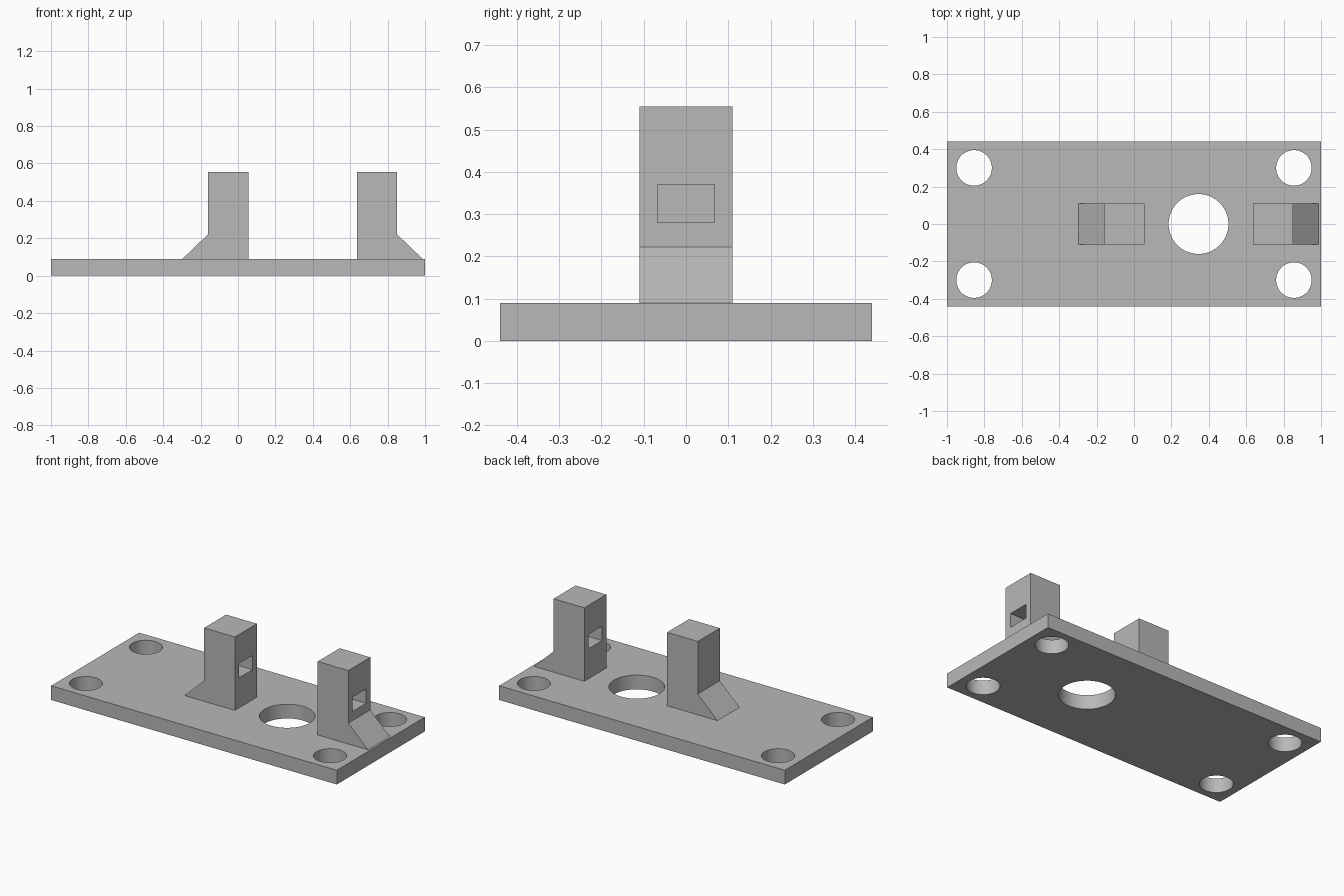
import bpy
import bmesh

if "Cube" in bpy.data.objects:
    bpy.data.objects.remove(bpy.data.objects["Cube"])

# Single plain grey
grey = bpy.data.materials.new("plain grey")
grey.use_nodes = True
colour = (0.48, 0.48, 0.48, 1)
grey.diffuse_color = colour
grey.node_tree.nodes["Principled BSDF"].inputs["Base Color"].default_value = colour

PLATE_TOP = 0.09


def extrude_y(name, profile, half_width):
    """Solid from an x-z outline, extruded symmetrically along y."""
    bm = bmesh.new()
    face = bm.faces.new([bm.verts.new((x, -half_width, z)) for x, z in profile])
    geom = bmesh.ops.extrude_face_region(bm, geom=[face])["geom"]
    moved = [g for g in geom if isinstance(g, bmesh.types.BMVert)]
    bmesh.ops.translate(bm, verts=moved, vec=(0, 2 * half_width, 0))
    bmesh.ops.recalc_face_normals(bm, faces=bm.faces)
    mesh = bpy.data.meshes.new(name)
    bm.to_mesh(mesh)
    bm.free()
    mesh.materials.append(grey)
    obj = bpy.data.objects.new(name, mesh)
    bpy.context.collection.objects.link(obj)
    return obj


def box(name, x0, x1, z0, z1, half_width):
    return extrude_y(name, [(x0, z0), (x1, z0), (x1, z1), (x0, z1)], half_width)


def cut(target, cutter):
    """Apply a boolean difference, then discard the cutter."""
    cutter.hide_render = True
    mod = target.modifiers.new("cut", "BOOLEAN")
    mod.operation = "DIFFERENCE"
    mod.solver = "EXACT"
    mod.object = cutter
    bpy.ops.object.select_all(action="DESELECT")
    bpy.context.view_layer.objects.active = target
    target.select_set(True)
    bpy.ops.object.modifier_apply(modifier=mod.name)
    bpy.data.objects.remove(cutter)


# Base plate with four corner holes and one large hole
plate = box("base_plate", -1, 1, 0, PLATE_TOP, 0.44)
holes = [(sx * 0.855, sy * 0.3, 0.095) for sx in (-1, 1) for sy in (-1, 1)]
holes.append((0.345, 0, 0.16))
for x, y, radius in holes:
    bpy.ops.mesh.primitive_cylinder_add(vertices=64, radius=radius, depth=1, location=(x, y, 0))
    cut(plate, bpy.context.object)
bpy.ops.object.shade_smooth_by_angle(angle=0.6)


def post(name, inner, side):
    """Upright with a sloped foot on its outer side."""
    outer, toe = inner + side * 0.215, inner + side * 0.352
    return extrude_y(name, [(inner, PLATE_TOP), (toe, PLATE_TOP), (outer, 0.222),
                            (outer, 0.555), (inner, 0.555)], 0.11)


# Right-hand post has a slot right through, the other a blind pocket
left_post = post("left_post", 0.635, 1)
cut(left_post, box("slot_cutter", 0.5, 1, 0.28, 0.37, 0.068))
right_post = post("right_post", 0.055, -1)
cut(right_post, box("pocket_cutter", -0.1, 0.2, 0.28, 0.37, 0.068))
